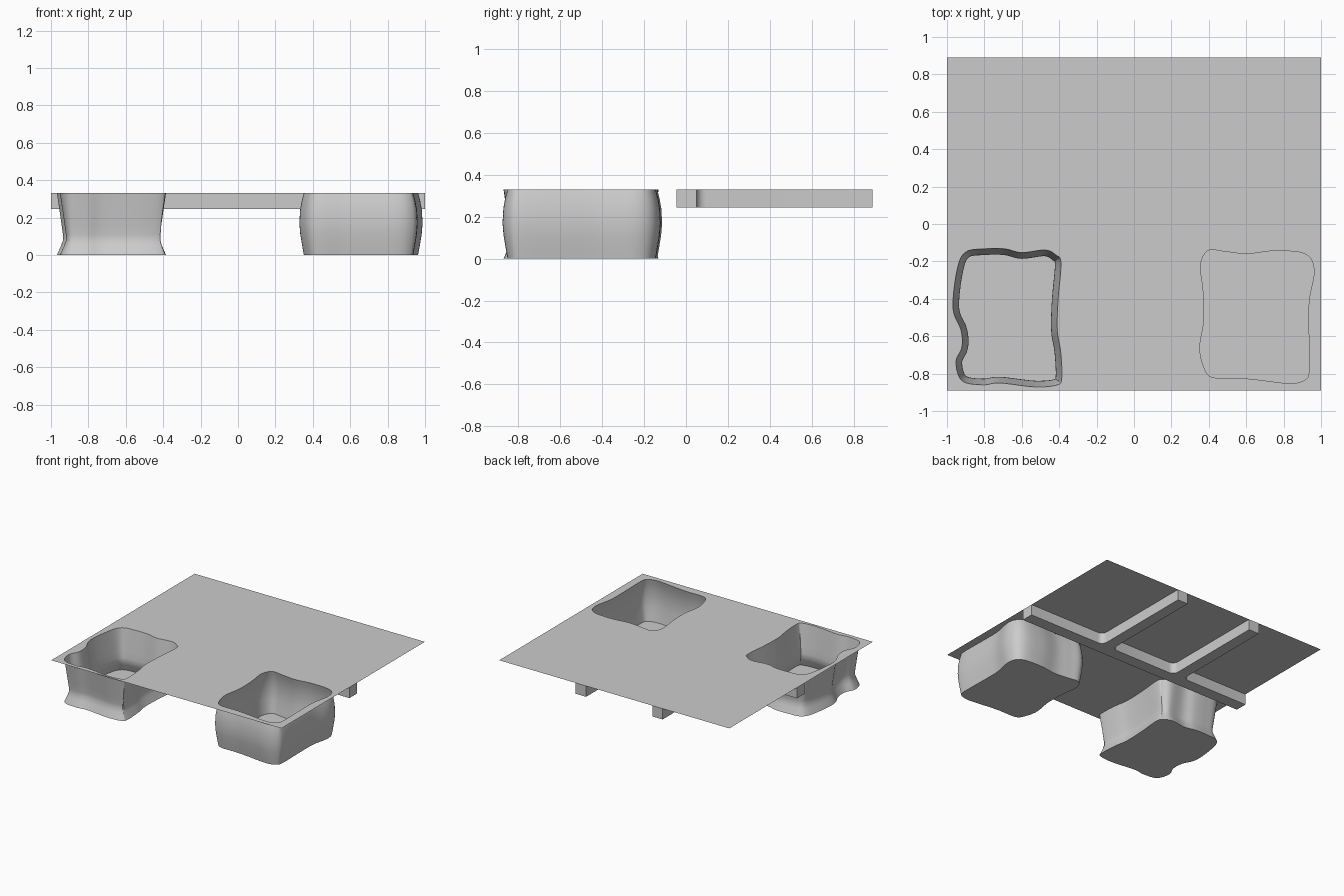
import bpy, bmesh, math
from mathutils import Vector

if "Cube" in bpy.data.objects:
    bpy.data.objects.remove(bpy.data.objects["Cube"])

TOP, RIB_Z, HALF_Y = 0.33, 0.245, 0.89


def make_object(name, bm, smooth=False):
    mesh = bpy.data.meshes.new(name)
    bmesh.ops.recalc_face_normals(bm, faces=bm.faces)
    bm.to_mesh(mesh)
    bm.free()
    obj = bpy.data.objects.new(name, mesh)
    bpy.context.collection.objects.link(obj)
    if smooth:
        bpy.ops.object.select_all(action='DESELECT')
        obj.select_set(True)
        bpy.context.view_layer.objects.active = obj
        bpy.ops.object.shade_smooth_by_angle(angle=math.radians(35))
    return obj


def spline(points, steps=5):
    """Closed Catmull-Rom curve through the points."""
    p = [Vector(q) for q in points]
    n, out = len(p), []
    for i in range(n):
        a, b, c, d = p[i - 1], p[i], p[(i + 1) % n], p[(i + 2) % n]
        for k in range(steps):
            t = k / steps
            out.append(0.5 * (2 * b + (c - a) * t + (2 * a - 5 * b + 4 * c - d) * t * t
                              + (3 * b - a - 3 * c + d) * t ** 3))
    return out


def offset(loop, dist):
    """Move a clockwise loop outwards by dist."""
    out = []
    for i, v in enumerate(loop):
        t = (loop[(i + 2) % len(loop)] - loop[i - 2]).normalized()
        out.append(v + Vector((-t.y, t.x)) * dist)
    return out


def basin(name, rim, profile):
    bm = bmesh.new()
    rings = [[bm.verts.new((v.x, v.y, z)) for v in offset(rim, d)] for z, d in profile]
    n = len(rim)
    for r0, r1 in zip(rings, rings[1:]):
        for i in range(n):
            j = (i + 1) % n
            bm.faces.new((r0[i], r0[j], r1[j], r1[i]))
    bm.faces.new(rings[-1])
    make_object(name, bm, True)


# Wavy rim outlines, clockwise from the back left corner
left_rim = spline([
    (-.90, -.15), (-.80, -.133), (-.69, -.133), (-.60, -.153), (-.476, -.139),
    (-.417, -.166), (-.39, -.21), (-.406, -.406), (-.41, -.567), (-.392, -.684),
    (-.386, -.82), (-.41, -.86), (-.53, -.871), (-.717, -.85), (-.81, -.86),
    (-.92, -.838), (-.952, -.738), (-.92, -.658), (-.925, -.567), (-.968, -.45),
    (-.945, -.24)])
right_rim = spline([
    (.396, -.142), (.487, -.148), (.604, -.16), (.754, -.144), (.914, -.16),
    (.963, -.246), (.936, -.406), (.934, -.567), (.936, -.78), (.914, -.833),
    (.834, -.852), (.674, -.834), (.567, -.824), (.42, -.82), (.374, -.765),
    (.352, -.66), (.374, -.513), (.37, -.353), (.356, -.22)])

# Basins: one pinched near its foot, one bulging
basin("pinched_basin", left_rim,
      [(TOP, 0), (.25, -.012), (.16, -.025), (.11, -.032), (.08, -.033), (.05, -.022), (0, 0)])
basin("bulging_basin", right_rim,
      [(TOP, 0), (.29, .011), (.24, .02), (.17, .024), (.11, .019), (.05, .009), (0, 0)])

# Flat top sheet with an opening over each basin
bm = bmesh.new()
sheet = [Vector(c) for c in ((-1, -HALF_Y), (1, -HALF_Y), (1, HALF_Y), (-1, HALF_Y))]
for loop in (sheet, left_rim, right_rim):
    vs = [bm.verts.new((v.x, v.y, TOP)) for v in loop]
    for i in range(len(vs)):
        bm.edges.new((vs[i - 1], vs[i]))
bmesh.ops.triangle_fill(bm, edges=bm.edges[:], use_beauty=True, normal=(0, 0, 1))
make_object("top_sheet", bm)

# Ribs under the sheet: one crossbar with two arms running to the back, filleted corners
FRONT, BACK, R = -0.045, 0.05, 0.045
outline = [(-1, FRONT), (1, FRONT), (1, BACK)]
arc = [math.radians(a) for a in range(0, 91, 15)]
for x1, x0 in ((.335, .245), (-.33, -.42)):
    outline += [(x1 + R - R * math.sin(a), BACK + R - R * math.cos(a)) for a in arc]
    outline += [(x1, HALF_Y), (x0, HALF_Y)]
    outline += [(x0 - R + R * math.cos(a), BACK + R - R * math.sin(a)) for a in arc]
outline.append((-1, BACK))
bm = bmesh.new()
low = [bm.verts.new((x, y, RIB_Z)) for x, y in outline]
high = [bm.verts.new((x, y, TOP)) for x, y in outline]
bm.faces.new(low)
for i in range(len(low)):
    bm.faces.new((low[i - 1], low[i], high[i], high[i - 1]))
make_object("under_ribs", bm, True)
